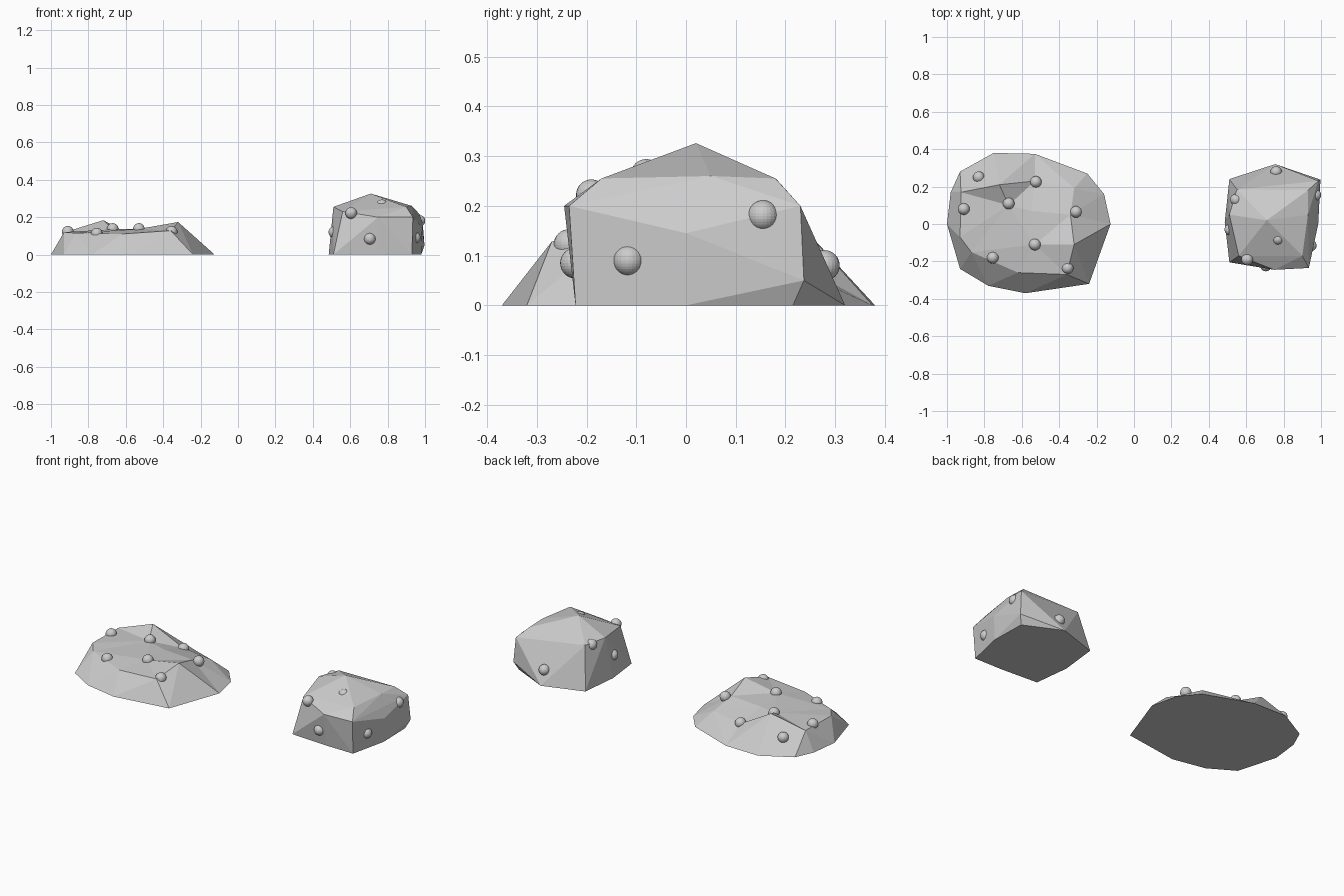
import bpy, bmesh
from mathutils import Vector
from mathutils.geometry import delaunay_2d_cdt

if "Cube" in bpy.data.objects:
    bpy.data.objects.remove(bpy.data.objects["Cube"])


def finish(bm, name):
    bmesh.ops.recalc_face_normals(bm, faces=bm.faces[:])
    mesh = bpy.data.meshes.new(name)
    bm.to_mesh(mesh)
    bm.free()
    ob = bpy.data.objects.new(name, mesh)
    bpy.context.collection.objects.link(ob)
    return ob


def terrain_rock(name, base, top):
    """Low rock: outline on the ground, faceted height field above it."""
    pts = [(x, y, 0) for x, y in base] + top
    res = delaunay_2d_cdt([Vector(p[:2]) for p in pts], [], [], 0, 1e-6)
    bm = bmesh.new()
    vs = [bm.verts.new(p) for p in pts]
    for f in res[2]:
        bm.faces.new([vs[res[3][i][0]] for i in f])
    bm.faces.new(vs[:len(base)])
    return finish(bm, name)


def hull_rock(name, base, top):
    """Tall rock: convex chunk around its corner points."""
    bm = bmesh.new()
    for p in [(x, y, 0) for x, y in base] + top:
        bm.verts.new(p)
    bmesh.ops.convex_hull(bm, input=bm.verts[:])
    bmesh.ops.delete(bm, geom=[v for v in bm.verts if not v.link_faces],
                     context='VERTS')
    return finish(bm, name)


def knobs(name, centres, radius=0.031):
    for i, c in enumerate(centres, 1):
        bm = bmesh.new()
        bmesh.ops.create_uvsphere(bm, u_segments=24, v_segments=16, radius=radius)
        ob = finish(bm, f"{name}_{i}")
        ob.location = c


# Wide, low rock on the left
terrain_rock(
    "low_rock",
    [(-1, 0), (-.93, -.24), (-.78, -.33), (-.58, -.37), (-.24, -.32),
     (-.125, 0), (-.16, .16), (-.25, .27), (-.53, .375), (-.75, .38),
     (-.93, .28), (-.98, .17)],
    [(-.925, .17, .12), (-.93, -.07, .12), (-.87, -.15, .115), (-.72, .21, .184),
     (-.67, .10, .135), (-.55, .07, .128), (-.34, .05, .128), (-.32, .19, .085),
     (-.53, .23, .08), (-.32, -.11, .174), (-.36, -.27, .128),
     (-.62, -.26, .11), (-.53, -.11, .137)])

# Taller, narrower rock on the right
hull_rock(
    "tall_rock",
    [(.485, .01), (.51, -.205), (.75, -.22), (.93, -.222), (.98, 0),
     (.975, .215), (.755, .32), (.51, .24)],
    [(.51, .05, .255), (.55, .185, .25), (.93, .18, .255), (.93, .05, .26),
     (.90, -.17, .255), (.935, -.235, .2), (.71, .02, .326), (.75, -.245, .2),
     (.56, -.17, .23), (.997, .237, .05), (.985, .23, .2), (.985, 0, .145)])

# Small round knobs set into the surfaces
knobs("low_rock_knob",
      [(-.91, .08, .122), (-.83, .25, .083), (-.525, .225, .08),
       (-.67, .11, .137), (-.31, .065, .122), (-.53, -.11, .137),
       (-.755, -.18, .112), (-.355, -.235, .122)])
knobs("tall_rock_knob",
      [(.545, .13, .235), (.515, -.03, .12), (.605, -.19, .222),
       (.77, -.08, .263), (.76, .278, .08), (.97, .155, .18),
       (.705, -.222, .085), (.945, -.115, .09)])
